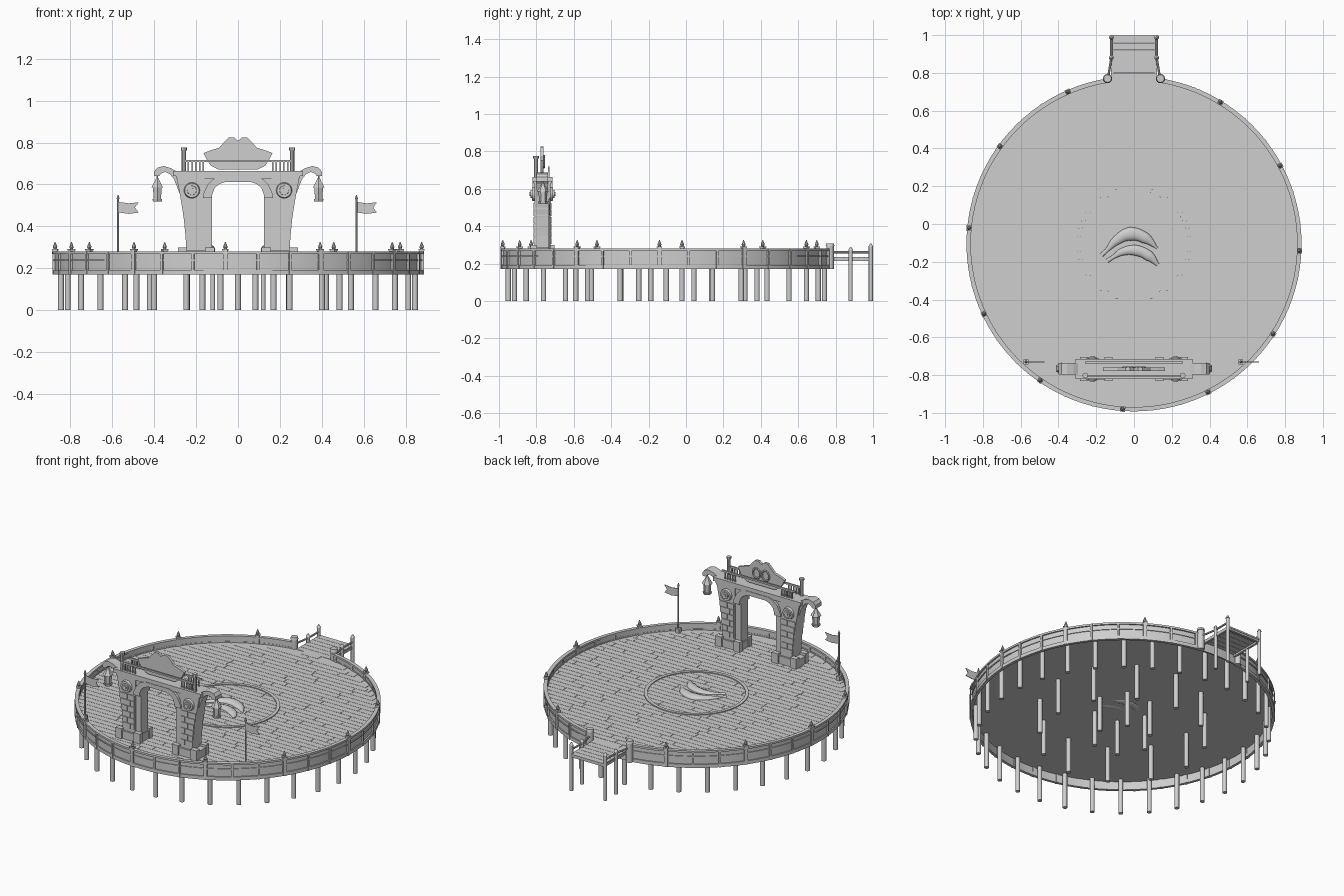
import bpy, bmesh, math, random
from mathutils import Matrix, Vector

random.seed(4)
if "Cube" in bpy.data.objects:
    bpy.data.objects.remove(bpy.data.objects["Cube"], do_unlink=True)

GREY = (0.62, 0.62, 0.62, 1)
mat = bpy.data.materials.new("plain_grey")
mat.use_nodes = True
mat.diffuse_color = GREY
mat.node_tree.nodes["Principled BSDF"].inputs["Base Color"].default_value = GREY

CY, R = -0.105, 0.88     # arena centre and wall radius
DECK = 0.236             # walking height
GY = -0.77               # gate centre line


def box(bm, x0, x1, y0, y1, z0, z1):
    m = Matrix.Translation(((x0 + x1) / 2, (y0 + y1) / 2, (z0 + z1) / 2))
    bmesh.ops.create_cube(bm, size=1, matrix=m @ Matrix.Diagonal((x1 - x0, y1 - y0, z1 - z0, 1)))


def rod(bm, a, b, r0, r1=None, n=12):
    a, b = Vector(a), Vector(b)
    rot = (b - a).to_track_quat('Z', 'Y').to_matrix().to_4x4()
    bmesh.ops.create_cone(bm, cap_ends=True, segments=n, radius1=r0, radius2=r0 if r1 is None else r1,
                          depth=(b - a).length, matrix=Matrix.Translation((a + b) / 2) @ rot)


def prism(bm, pts, y0, y1, sx=1):
    """Extrude an x-z outline along y."""
    f = bm.faces.new([bm.verts.new((sx * x, y0, z)) for x, z in pts])
    new = bmesh.ops.extrude_face_region(bm, geom=[f])["geom"]
    bmesh.ops.translate(bm, vec=(0, y1 - y0, 0), verts=[v for v in new if isinstance(v, bmesh.types.BMVert)])


def band(bm, r0, r1, z0, z1, a0=0, a1=360, n=96):
    """Rectangular section swept round the arena centre."""
    full = a1 - a0 >= 360
    rings = []
    for i in range(n if full else n + 1):
        t = math.radians(a0 + (a1 - a0) * i / n)
        rings.append([bm.verts.new((r * math.cos(t), CY + r * math.sin(t), z))
                      for r, z in ((r0, z0), (r1, z0), (r1, z1), (r0, z1))])
    for i in range(n):
        p, q = rings[i], rings[(i + 1) % len(rings)]
        for k in range(4):
            bm.faces.new((p[k], q[k], q[k - 3], p[k - 3]))
    if not full:
        bm.faces.new(rings[0])
        bm.faces.new(rings[-1])


def polar(r, deg, z=0):
    t = math.radians(deg)
    return Vector((r * math.cos(t), CY + r * math.sin(t), z))


def finish(name, bm, smooth=False):
    bmesh.ops.recalc_face_normals(bm, faces=bm.faces)
    me = bpy.data.meshes.new(name)
    bm.to_mesh(me)
    bm.free()
    ob = bpy.data.objects.new(name, me)
    bpy.context.collection.objects.link(ob)
    me.materials.append(mat)
    if smooth:
        bpy.ops.object.select_all(action='DESELECT')
        ob.select_set(True)
        bpy.context.view_layer.objects.active = ob
        bpy.ops.object.shade_smooth_by_angle(angle=math.radians(35))
    return ob


# Deck: base disc with staggered planks on top
bm = bmesh.new()
bmesh.ops.create_cone(bm, cap_ends=True, segments=96, radius1=R - 0.004, radius2=R - 0.004, depth=0.01,
                      matrix=Matrix.Translation((0, CY, DECK - 0.007)))
finish("deck_base", bm)
bm = bmesh.new()
rows, rad = 42, R - 0.012
step = 2 * rad / rows
for i in range(rows):
    y0 = -rad + i * step
    y1 = y0 + step - 0.002
    half = math.sqrt(max(rad ** 2 - max(abs(y0), abs(y1)) ** 2, 0.0004))
    x = -half
    while x < half:
        end = min(x + random.uniform(0.25, 0.45), half)
        box(bm, x, end - 0.002, CY + y0, CY + y1, DECK - 0.004, DECK)
        x = end
finish("deck_planks", bm)

# Ring wall with an opening at the back, plus a low skirt under the opening
bm = bmesh.new()
A0, A1 = 99, 441
band(bm, R - 0.01, R - 0.002, 0.175, 0.275, A0, A1)
for r0, r1, z0, z1 in ((-0.016, 0.007, 0.268, 0.28), (-0.012, 0.003, 0.236, 0.243), (-0.012, 0.005, 0.17, 0.192)):
    band(bm, R + r0, R + r1, z0, z1, A0, A1)
band(bm, R - 0.01, R, 0.17, DECK - 0.004, A0 - 18, A0, 8)
finish("ring_wall", bm, True)

# Wall stiles, with a taller capped post at every third one
bm = bmesh.new()
for i in range(-3, 31):
    a = 58.6 - i * 10.17
    if abs((a - 90 + 180) % 360 - 180) < 9:
        continue
    parts = bmesh.new()
    tall = i % 3 == 0
    w = 0.011 if tall else 0.006
    box(parts, R - 0.014, R + 0.008, -w, w, 0.17, 0.292 if tall else 0.278)
    if tall:
        box(parts, R - 0.017, R + 0.011, -0.014, 0.014, 0.286, 0.292)
        rod(parts, (R - 0.003, 0, 0.29), (R - 0.003, 0, 0.302), 0.006, 0.011, 8)
        rod(parts, (R - 0.003, 0, 0.302), (R - 0.003, 0, 0.325), 0.011, 0.002, 8)
    parts.transform(Matrix.Translation((0, CY, 0)) @ Matrix.Rotation(math.radians(a), 4, 'Z'))
    tmp = bpy.data.meshes.new("tmp")
    parts.to_mesh(tmp)
    parts.free()
    bm.from_mesh(tmp)
    bpy.data.meshes.remove(tmp)
finish("wall_posts", bm)

# Support piles in three rings
bm = bmesh.new()
for r, n, off in ((0.849, 32, 0.5), (0.485, 12, 0), (0.17, 6, 0)):
    for i in range(n):
        a = 360 * (i + off) / n
        rod(bm, polar(r, a), polar(r, a, DECK - 0.01), 0.014)
finish("support_piles", bm, True)

# Rear jetty with posts and rails
bm = bmesh.new()
for i in range(6):
    y = 0.76 + i * 0.04
    box(bm, -0.12, 0.12, y, y + 0.038, 0.226, DECK)
for s in (-1, 1):
    box(bm, s * 0.115 - 0.007, s * 0.115 + 0.007, 0.76, 0.99, 0.215, 0.23)
    path = [(s * 0.138, 0.77), (s * 0.12, 0.88), (s * 0.12, 0.988)]
    for p, q in zip(path, path[1:]):
        rod(bm, (*p, 0.26), (*q, 0.26), 0.006, n=8)
box(bm, -0.12, 0.12, 0.98, 0.995, 0.215, 0.23)
finish("jetty", bm)
bm = bmesh.new()
for s in (-1, 1):
    rod(bm, (s * 0.14, 0.77, 0.17), (s * 0.14, 0.77, 0.295), 0.02, n=16)
    rod(bm, (s * 0.14, 0.77, 0.293), (s * 0.14, 0.77, 0.308), 0.024, 0.02, 16)
    for y, top in ((0.88, 0.272), (0.988, 0.29)):
        rod(bm, (s * 0.12, y, 0), (s * 0.12, y, top), 0.011)
        rod(bm, (s * 0.12, y, top), (s * 0.12, y, top + 0.016), 0.013, 0.004)
finish("jetty_posts", bm, True)

# Central ring and the two curved fruits inside it
bm = bmesh.new()
band(bm, 0.284, 0.304, DECK - 0.002, DECK + 0.006)
finish("centre_ring", bm, True)


def fruit(name, pts):
    cu = bpy.data.curves.new(name, 'CURVE')
    cu.dimensions, cu.bevel_depth, cu.bevel_resolution, cu.use_fill_caps = '3D', 1, 3, True
    sp = cu.splines.new('BEZIER')
    sp.bezier_points.add(len(pts) - 1)
    for bp, (x, y, r) in zip(sp.bezier_points, pts):
        bp.co, bp.radius = (x, y, 0), r
        bp.handle_left_type = bp.handle_right_type = 'AUTO'
    ob = bpy.data.objects.new(name, cu)
    bpy.context.collection.objects.link(ob)
    cu.materials.append(mat)
    ob.location.z, ob.scale.z = DECK, 0.6


fruit("upper_fruit", [(-0.172, -0.165, 0.011), (-0.145, -0.14, 0.01), (-0.09, -0.085, 0.025),
                      (-0.02, -0.053, 0.036), (0.06, -0.075, 0.029), (0.125, -0.13, 0.004)])
fruit("lower_fruit", [(-0.142, -0.195, 0.011), (-0.11, -0.175, 0.01), (-0.06, -0.147, 0.02),
                      (0.01, -0.14, 0.028), (0.08, -0.17, 0.027), (0.128, -0.218, 0.008)])

# Gate: flared pillars ending in curled horns
bm = bmesh.new()
PILLAR = [(0.16, 0.235), (0.245, 0.235), (0.25, 0.35), (0.26, 0.45), (0.277, 0.55), (0.295, 0.645), (0.16, 0.645)]
HORN = [(0.28, 0.56), (0.305, 0.625), (0.325, 0.65), (0.348, 0.66), (0.368, 0.652), (0.376, 0.64), (0.401, 0.64),
        (0.4, 0.662), (0.385, 0.68), (0.355, 0.688), (0.32, 0.678), (0.28, 0.655)]
for s in (-1, 1):
    prism(bm, PILLAR, GY - 0.04, GY + 0.045, s)
    prism(bm, HORN, GY - 0.028, GY + 0.033, s)
finish("gate_pillars", bm)

# Pillar feet, stone courses and round shields on both faces
bm = bmesh.new()
for s in (-1, 1):
    def sbox(x0, x1, *rest):
        box(bm, min(s * x0, s * x1), max(s * x0, s * x1), *rest)
    sbox(0.12, 0.285, GY - 0.052, GY + 0.056, DECK - 0.002, 0.285)
    for x in (0.135, 0.265):
        for y in (GY - 0.045, GY + 0.05):
            sbox(x - 0.022, x + 0.022, y - 0.016, y + 0.016, DECK - 0.002, 0.3)
    for k in range(6):
        z = 0.305 + k * 0.037
        edge = 0.247 + 0.028 * (k / 6) ** 1.5
        mid = 0.195 + 0.02 * (k % 2)
        for x0, x1 in ((0.166, mid - 0.003), (mid, edge)):
            sbox(x0, x1, GY - 0.045, GY + 0.05, z, z + 0.034)
finish("pillar_stones", bm)
bm = bmesh.new()
for s in (-1, 1):
    for y, d in ((GY - 0.04, -1), (GY + 0.045, 1)):
        for r, t in ((0.038, 0.014), (0.024, 0.021), (0.012, 0.026)):
            rod(bm, (s * 0.22, y, 0.572), (s * 0.22, y + d * t, 0.572), r, r * 0.9, 20)
finish("round_shields", bm, True)

# Inner frame with rounded head, its moulding, and the lintel
bm = bmesh.new()
HEAD = [(0.124, 0.235), (0.124, 0.55), (0.112, 0.582), (0.09, 0.602), (0.06, 0.612)]
prism(bm, HEAD + [(-x, z) for x, z in HEAD[::-1]] + [(-0.165, 0.235), (-0.165, 0.645), (0.165, 0.645), (0.165, 0.235)],
      GY - 0.034, GY + 0.039)
ARCH = [(0.124, 0.535), (0.124, 0.55), (0.112, 0.582), (0.09, 0.602), (0.06, 0.612)]
OUT = [(0.08, 0.638), (0.115, 0.628), (0.145, 0.6), (0.168, 0.55), (0.168, 0.535)]
prism(bm, ARCH + [(-x, z) for x, z in ARCH[::-1]] + [(-x, z) for x, z in OUT[::-1]] + OUT, GY - 0.05, GY + 0.055)
box(bm, -0.31, 0.31, GY - 0.05, GY + 0.055, 0.64, 0.664)
box(bm, -0.295, 0.295, GY - 0.045, GY + 0.05, 0.628, 0.64)
finish("gate_arch", bm)

# Balustrade on the lintel
bm = bmesh.new()
for y in (GY - 0.034, GY + 0.036):
    box(bm, -0.26, 0.26, y - 0.005, y + 0.005, 0.708, 0.718)
    for s in (-1, 1):
        for k in range(5):
            x = s * (0.165 + k * 0.018)
            box(bm, x - 0.0035, x + 0.0035, y - 0.0035, y + 0.0035, 0.66, 0.71)
for s in (-1, 1):
    rod(bm, (s * 0.258, GY - 0.032, 0.66), (s * 0.258, GY - 0.032, 0.765), 0.011, n=8)
    rod(bm, (s * 0.258, GY - 0.032, 0.762), (s * 0.258, GY - 0.032, 0.776), 0.015, n=8)
finish("balustrade", bm)

# Crest board with a raised curl relief on the inner side
bm = bmesh.new()
CREST = [(0, 0.808), (0.02, 0.825), (0.045, 0.823), (0.068, 0.8), (0.09, 0.775), (0.125, 0.765),
         (0.165, 0.75), (0.15, 0.72), (0.13, 0.69), (0.095, 0.672)]
prism(bm, CREST + [(-x, z) for x, z in CREST[:0:-1]], GY - 0.009, GY + 0.009)
for s in (-1, 1):
    for k in range(10):
        t0, t1 = (math.radians(36 * j) for j in (k, k + 1))
        rod(bm, (s * 0.032 + 0.026 * math.cos(t0), GY + 0.011, 0.745 + 0.032 * math.sin(t0)),
            (s * 0.032 + 0.026 * math.cos(t1), GY + 0.011, 0.745 + 0.032 * math.sin(t1)), 0.006, n=6)
finish("crest_board", bm)

# Hanging lanterns
bm = bmesh.new()
for s in (-1, 1):
    def seg(z0, z1, r0, r1, n=6):
        rod(bm, (s * 0.385, GY + 0.005, z0), (s * 0.385, GY + 0.005, z1), r0, r1, n)
    for z0, z1, r0, r1 in ((0.62, 0.65, 0.004, 0.004), (0.605, 0.63, 0.02, 0.006), (0.585, 0.606, 0.032, 0.02),
                           (0.53, 0.586, 0.02, 0.024), (0.518, 0.531, 0.024, 0.027)):
        seg(z0, z1, r0, r1)
finish("lanterns", bm)

# Flag poles and swallowtail flags
bm = bmesh.new()
FLAG = [(0, 0.467), (0.05, 0.46), (0.098, 0.466), (0.08, 0.49), (0.098, 0.515), (0.05, 0.51), (0, 0.517)]
for x in (-0.572, 0.565):
    y = -0.73
    box(bm, x - 0.013, x + 0.013, y - 0.013, y + 0.013, DECK - 0.002, 0.262)
    rod(bm, (x, y, 0.25), (x, y, 0.535), 0.005, n=8)
    rod(bm, (x, y, 0.53), (x, y, 0.55), 0.008, 0.002, 8)
    prism(bm, [(x + px, z) for px, z in FLAG], y - 0.002, y + 0.002)
finish("flags", bm)
